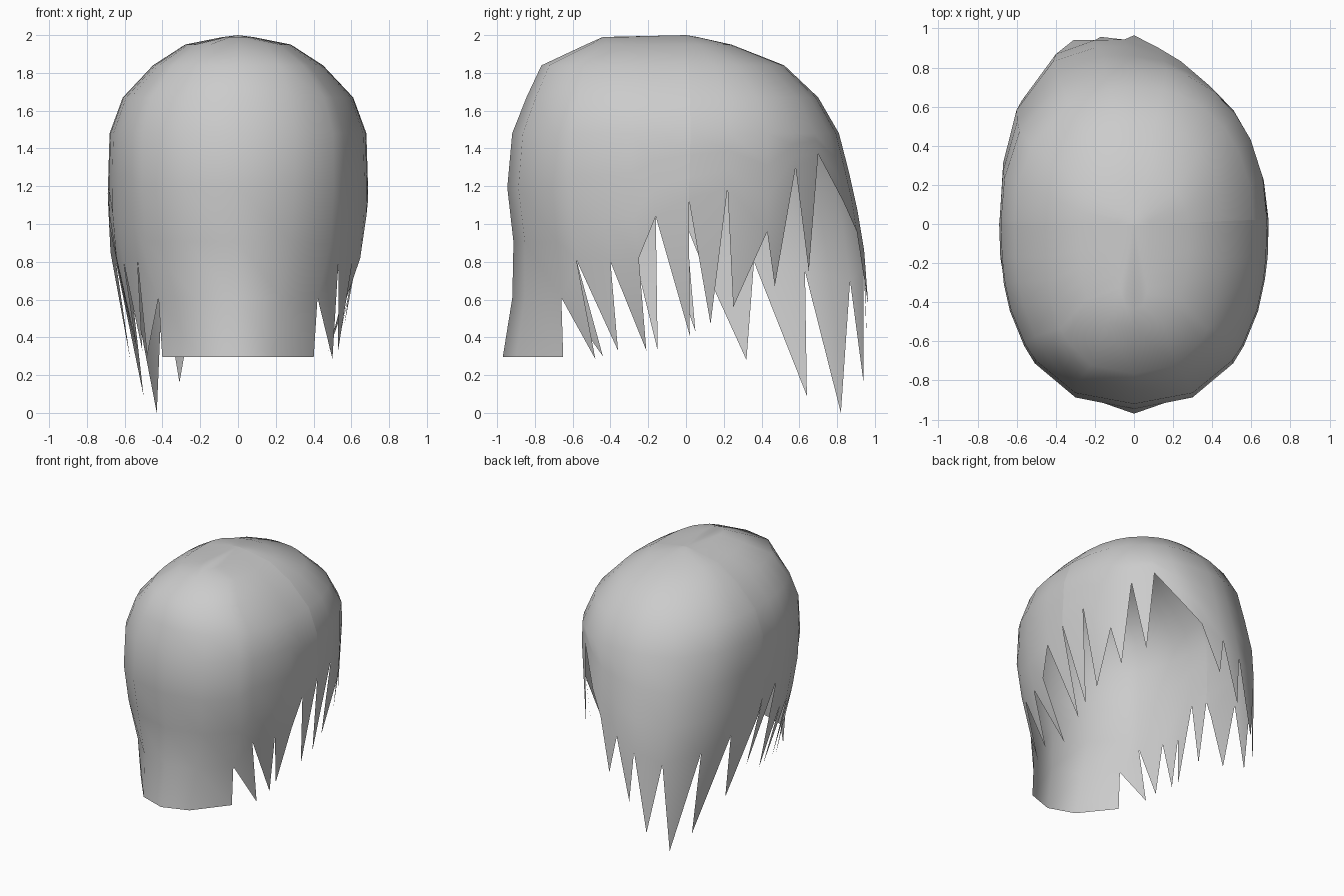
import bpy, math

if "Cube" in bpy.data.objects:
    bpy.data.objects.remove(bpy.data.objects["Cube"])

# head shell levels: z, half width, front depth (+y), back depth (-y),
# then outline squareness of front left, front right and back
LEVELS = [(2.0, 0, 0, 0, 2.2, 2.1, 3.2), (1.99, .08, .06, .44, 2.2, 2.1, 3.2),
          (1.95, .28, .24, .53, 2.2, 2.1, 3.0), (1.84, .45, .52, .765, 2.2, 2.15, 2.7),
          (1.67, .61, .70, .845, 2.25, 2.2, 2.5), (1.48, .68, .81, .92, 2.3, 2.2, 2.4),
          (1.15, .69, .895, .95, 2.5, 1.9, 2.35), (.85, .675, .945, .905, 2.9, 1.75, 2.2),
          (.6, .60, .965, .92, 3.1, 1.75, 2), (.3, .54, .965, .97, 3.1, 1.75, 2)]
TOP_ROWS = [1.99, 1.95, 1.84, 1.67, 1.48]   # rings shared by all columns
LOW_ROWS = [.33, .66, 1]                    # then evenly down to each notch


def level(z, left, is_front):
    z = min(2.0, max(.3, z))
    for a, b in zip(LEVELS, LEVELS[1:]):
        if z >= b[0]:
            f = (a[0] - z) / (a[0] - b[0])
            v = [p + (q - p) * f for p, q in zip(a, b)]
            return v[1], v[2] if is_front else v[3], (v[4] if left else v[5]) if is_front else v[6]


def point(t, z):
    c, s = math.cos(t), math.sin(t)
    rx, ry, p = level(z, c < 0, s > 0)
    return (math.copysign(rx * abs(c) ** (2 / p), c),
            math.copysign(ry * abs(s) ** (2 / p), s), z)


def by_y(side, y, z):
    _, ry, p = level(z, side < 0, y > 0)
    a = math.copysign(math.asin(min(1, abs(y) / ry) ** (p / 2)), y)
    return ((a if side > 0 else math.pi - a) % (2 * math.pi), z)


def R(y, z):
    return by_y(1, y, z)


def L(y, z):
    return by_y(-1, y, z)


def F(x, z):
    rx, _, p = level(z, x < 0, True)
    return (math.acos(math.copysign(min(1, abs(x) / rx) ** (p / 2), x)), z)


def N(deg):
    return (math.radians(deg), .61)


# each entry: notch between strands, then the strand tip before the next notch
# (tips are placed on the shell, or given as x, y, z where they curl off it)
front = [(R(.015, 1.13), R(.13, .47)), (R(.22, 1.19), R(.25, .56)), (R(.43, .96), R(.47, .67)),
         (R(.58, 1.30), R(.65, .75)), (R(.70, 1.37), None), (F(.24, 1.12), None),
         (F(.12, .96), F(0, .57)), (F(-.05, .86), F(-.17, .38)), (F(-.20, .78), (-.31, .94, .16)),
         (F(-.40, .70), (-.43, .82, 0)), (L(.63, .75), (-.50, .64, .09)),
         (L(.36, .80), (-.57, .32, .28)), (L(.06, .85), None), (L(.0, 1.0), None)]
back = [(L(.0, 1.0), L(.05, .43)), (L(-.16, 1.04), L(-.15, .33)), (L(-.27, .82), L(-.21, .33)),
        (L(-.40, .80), L(-.36, .33)), (L(-.58, .81), L(-.44, .30)), (L(-.66, .61), 'nape'),
        (N(248), 'nape'), (N(270), 'nape'), (N(292), 'nape'),
        (R(-.66, .61), (.50, -.48, .285)), (R(-.58, .81), (.53, -.36, .33)),
        (R(-.40, .80), (.48, -.21, .33)),
        (R(-.25, .82), None), (R(-.16, 1.04), (.54, .02, .41)), (R(.015, 1.13), None)]

hair = bpy.data.materials.new("hair_grey")
hair.diffuse_color = (.6, .6, .6, 1)
hair.use_nodes = True
hair.node_tree.nodes["Principled BSDF"].inputs["Base Color"].default_value = hair.diffuse_color


def build(name, cols):
    verts, faces = [(0, 0, 2)], []

    def add(p):
        verts.append(p)
        return len(verts) - 1
    # columns of the shell, from crown to notch
    grid = []
    for (t, zb), _ in cols:
        zs = TOP_ROWS + [1.48 - q * (1.48 - zb) for q in LOW_ROWS]
        grid.append([0] + [add(point(t, z)) for z in zs])
    for a, b in zip(grid, grid[1:]):
        faces.append((0, a[1], b[1]))
        for k in range(1, len(a) - 1):
            faces.append((a[k], a[k + 1], b[k + 1], b[k]))
    # strands and nape below the notches
    low = {}

    def nape(i, z):
        if (i, z) not in low:
            t = cols[i][0][0]
            if cols[i][1] != 'nape':
                t = R(-.65, z)[0]
            elif cols[i - 1][1] != 'nape':
                t = L(-.65, z)[0]
            low[i, z] = add(point(t, z))
        return low[i, z]
    for i, (_, tip) in enumerate(cols[:-1]):
        a, b = grid[i][-1], grid[i + 1][-1]
        if tip == 'nape':
            faces.append((a, nape(i, .295), nape(i + 1, .295), b))
        elif tip:
            faces.append((a, add(tip if len(tip) == 3 else point(*tip)), b))
    me = bpy.data.meshes.new(name)
    me.from_pydata(verts, [], faces)
    me.materials.append(hair)
    me.polygons.foreach_set("use_smooth", [True] * len(me.polygons))
    me.update()
    ob = bpy.data.objects.new(name, me)
    bpy.context.collection.objects.link(ob)


build("front_hair", front)
build("back_hair", back)
